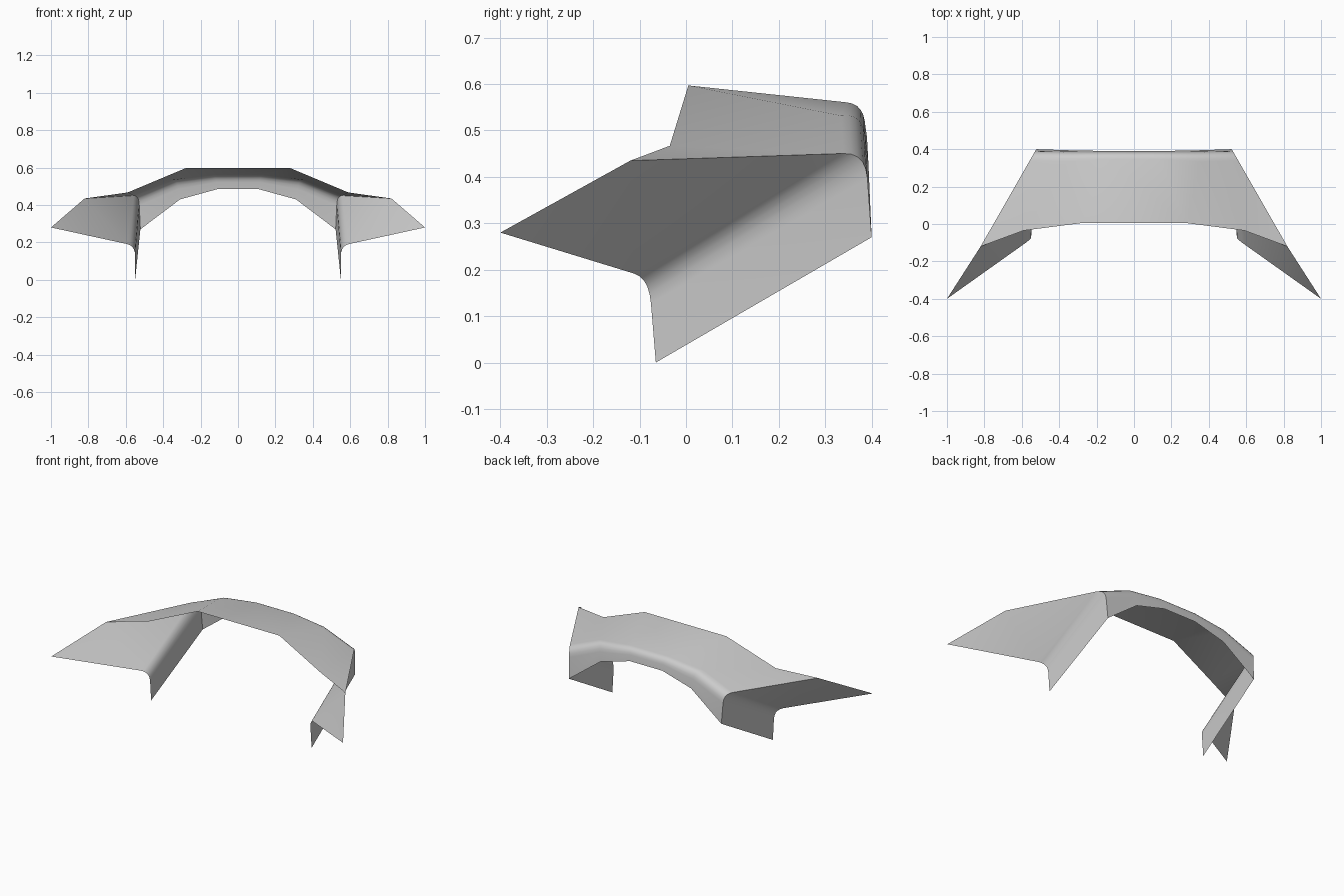
import bpy, bmesh
from mathutils import Vector

if "Cube" in bpy.data.objects:
    bpy.data.objects.remove(bpy.data.objects["Cube"])

# Stations along the arch (right half): outer rim, fold corner, inner lip
stations = [
    ((1.0, -0.40, 0.28), (0.55, -0.08, 0.182), (0.55, -0.065, 0.0)),
    ((0.82, -0.12, 0.435), (0.53, 0.387, 0.452), (0.522, 0.40, 0.27)),
    ((0.59, -0.035, 0.467), (0.325, 0.38, 0.54), (0.31, 0.393, 0.43)),
    ((0.28, 0.005, 0.597), (0.12, 0.38, 0.557), (0.11, 0.39, 0.485)),
]


def section(rim, corner, lip, steps=5):
    """Rim to lip profile with a rounded fold."""
    rim, corner, lip = Vector(rim), Vector(corner), Vector(lip)
    radius = min(0.055, (lip - corner).length * 0.5)
    a = corner + (rim - corner).normalized() * radius
    b = corner + (lip - corner).normalized() * radius
    fold = []
    for i in range(steps + 1):
        t = i / steps
        fold.append(a * (1 - t) ** 2 + corner * 2 * t * (1 - t) + b * t * t)
    return [rim] + fold + [lip]


# Thin arched panel: right half sections followed by their mirror images
right = [section(*s) for s in stations]
left = [[Vector((-p.x, p.y, p.z)) for p in s] for s in reversed(right)]
bm = bmesh.new()
rows = [[bm.verts.new(p) for p in s] for s in right + left]
for i, (r0, r1) in enumerate(zip(rows, rows[1:])):
    for j in range(len(r0) - 1):
        a, b, c, d = r0[j], r0[j + 1], r1[j + 1], r1[j]
        if i == 3:
            bm.faces.new((a, b, c, d))
        elif i < 3:
            bm.faces.new((a, b, d))
            bm.faces.new((b, c, d))
        else:
            bm.faces.new((a, b, c))
            bm.faces.new((a, c, d))
bmesh.ops.recalc_face_normals(bm, faces=bm.faces)
# Upper side of the crown faces up
bm.faces.ensure_lookup_table()
top = max(bm.faces, key=lambda f: f.calc_center_median().z)
if top.normal.z < 0:
    bmesh.ops.reverse_faces(bm, faces=bm.faces)
mesh = bpy.data.meshes.new("arched_panel")
bm.to_mesh(mesh)
bm.free()
panel = bpy.data.objects.new("arched_panel", mesh)
bpy.context.collection.objects.link(panel)
bpy.context.view_layer.objects.active = panel
panel.select_set(True)
bpy.ops.object.shade_smooth_by_angle(angle=0.7)
